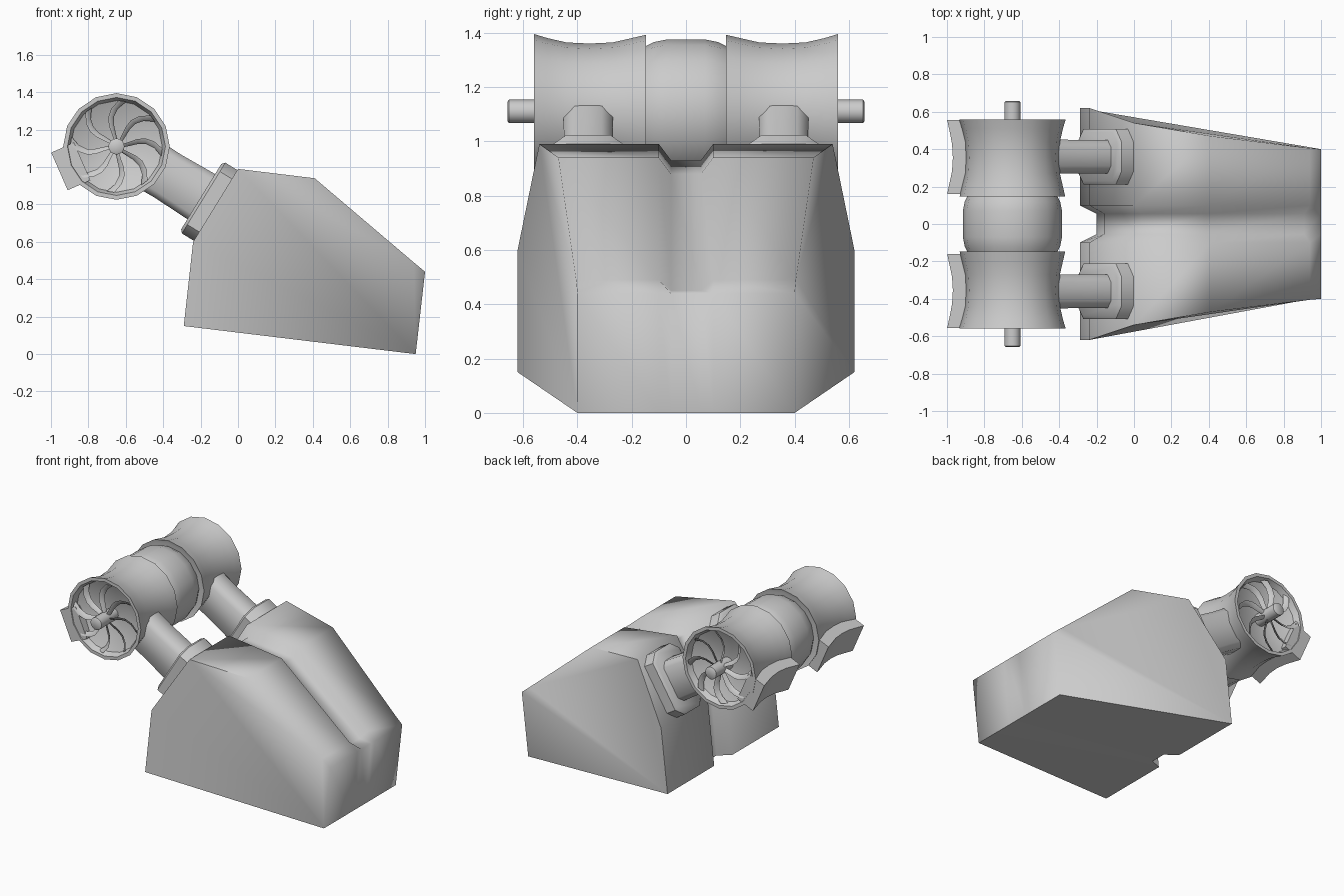
import bpy, bmesh
from math import sin, cos, pi, radians
from mathutils import Vector

if "Cube" in bpy.data.objects:
    bpy.data.objects.remove(bpy.data.objects["Cube"])

AX, AZ = -0.65, 1.11          # rotor axis runs along y through this x, z


def loft(name, rings, angle=40, mirror=False):
    """Skin a list of closed rings, cap both ends, optionally mirror across y."""
    bm = bmesh.new()
    vs = [[bm.verts.new(p) for p in r] for r in rings]
    n = len(rings[0])
    for a, b in zip(vs, vs[1:]):
        for i in range(n):
            j = (i + 1) % n
            bm.faces.new((a[i], a[j], b[j], b[i]))
    bm.faces.new(vs[0])
    bm.faces.new(vs[-1][::-1])
    bmesh.ops.remove_doubles(bm, verts=bm.verts, dist=1e-5)
    bmesh.ops.recalc_face_normals(bm, faces=bm.faces)
    me = bpy.data.meshes.new(name)
    bm.to_mesh(me)
    bm.free()
    ob = bpy.data.objects.new(name, me)
    bpy.context.collection.objects.link(ob)
    bpy.ops.object.select_all(action='DESELECT')
    ob.select_set(True)
    bpy.context.view_layer.objects.active = ob
    bpy.ops.object.shade_smooth_by_angle(angle=radians(angle))
    if mirror:
        m = ob.modifiers.new("Mirror", 'MIRROR')
        m.use_axis = (False, True, False)
    return ob


def lathe(name, prof, seg=16, **kw):
    """Revolve (radius, y) points about the rotor axis."""
    loft(name, [[(AX + r * cos(2 * pi * i / seg), y, AZ + r * sin(2 * pi * i / seg))
                 for i in range(seg)] for r, y in prof], **kw)


# Hull: side profile as x, z, half width, with the sunken groove floor
outer = [(-.29, .15, .62), (-.24, .60, .62), (0, .99, .54), (.41, .94, .47),
         (.94, .49, .405), (1.0, .44, .40), (.95, 0, .40)]
floor = [(-.20, .14), (-.16, .57), (.04, .93), (.39, .88), (.91, .45), (1.0, .44), (.95, 0)]


def column(pts, y):
    return [(p[0], y, p[1]) for p in pts]


hull = loft("hull", [[(x, -w, z) for x, z, w in outer],
                     column(outer, -.10), column(floor, -.055),
                     column(floor, .055), column(outer, .10),
                     [(x, w, z) for x, z, w in outer]], angle=85)

# Rotor housings with flared rims and dished outer ends
lathe("rotor_housing", [(.001, .155), (.255, .155), (.282, .148), (.270, .20), (.254, .27),
                        (.250, .355), (.254, .44), (.270, .51), (.285, .56), (.262, .56),
                        (.245, .52), (.15, .48), (.001, .46)], mirror=True)

# Barrel between the housings
lathe("centre_barrel", [(.235, -.16), (.255, -.12), (.265, -.07), (.265, .07),
                        (.255, .12), (.235, .16)])

# Shaft with rounded hub
lathe("rotor_shaft", [(.043, .45), (.043, .652), (.036, .657)], mirror=True)

# Curved fan blades, wider and twisted toward the tip
for k in range(8):
    rings = []
    for s in range(6):
        t = s / 5
        r = .03 + .215 * t
        a = k * pi / 4 + .12 + .22 * sin(pi * t) - .25 * t
        rad = Vector((cos(a), 0, sin(a)))
        tan = Vector((-sin(a), 0, cos(a)))
        tilt = .9 - .4 * t
        chord = (tan * cos(tilt) + Vector((0, sin(tilt), 0))) * (.014 + .010 * t)
        thick = (tan * -sin(tilt) + Vector((0, cos(tilt), 0))) * .006
        c = Vector((AX, .547, AZ)) + rad * r
        rings.append([c + chord, c + thick, c - chord, c - thick])
    loft(f"fan_blade_{k}", rings, mirror=True)

# Rear nub on each housing, pinched in the middle like the housing
d, n = Vector((-.915, 0, -.40)), Vector((-.40, 0, .915))
rings = []
for y, reach in [(.16, .333), (.21, .322), (.28, .305), (.355, .30),
                 (.43, .305), (.50, .32), (.555, .333)]:
    c = Vector((AX, y, AZ))
    rings.append([c + d * .20 + n * .11, c + d * reach + n * .11,
                  c + d * reach - n * .11, c + d * .20 - n * .11])
loft("rear_nub", rings, mirror=True)

# Arms and mounting collars, rounded-box sections set square to the hull's rear slope
axis, slope = Vector((-.852, 0, .523)), Vector((.523, 0, .852))
base = Vector((-.12, .36, .795))


def section(dist, hs, hy):
    c = base + axis * dist
    oct_pts = [(1, .55), (.75, 1), (-.75, 1), (-1, .55),
               (-1, -.55), (-.75, -1), (.75, -1), (1, -.55)]
    return [c + slope * (u * hs) + Vector((0, v * hy, 0)) for u, v in oct_pts]


loft("support_arm", [section(-.02, .145, .09), section(.30, .135, .09),
                     section(.46, .14, .092), section(.60, .14, .092)], angle=60, mirror=True)
loft("mount_collar", [section(-.06, .222, .148), section(.075, .222, .148),
                      section(.09, .205, .13)], angle=40, mirror=True)
